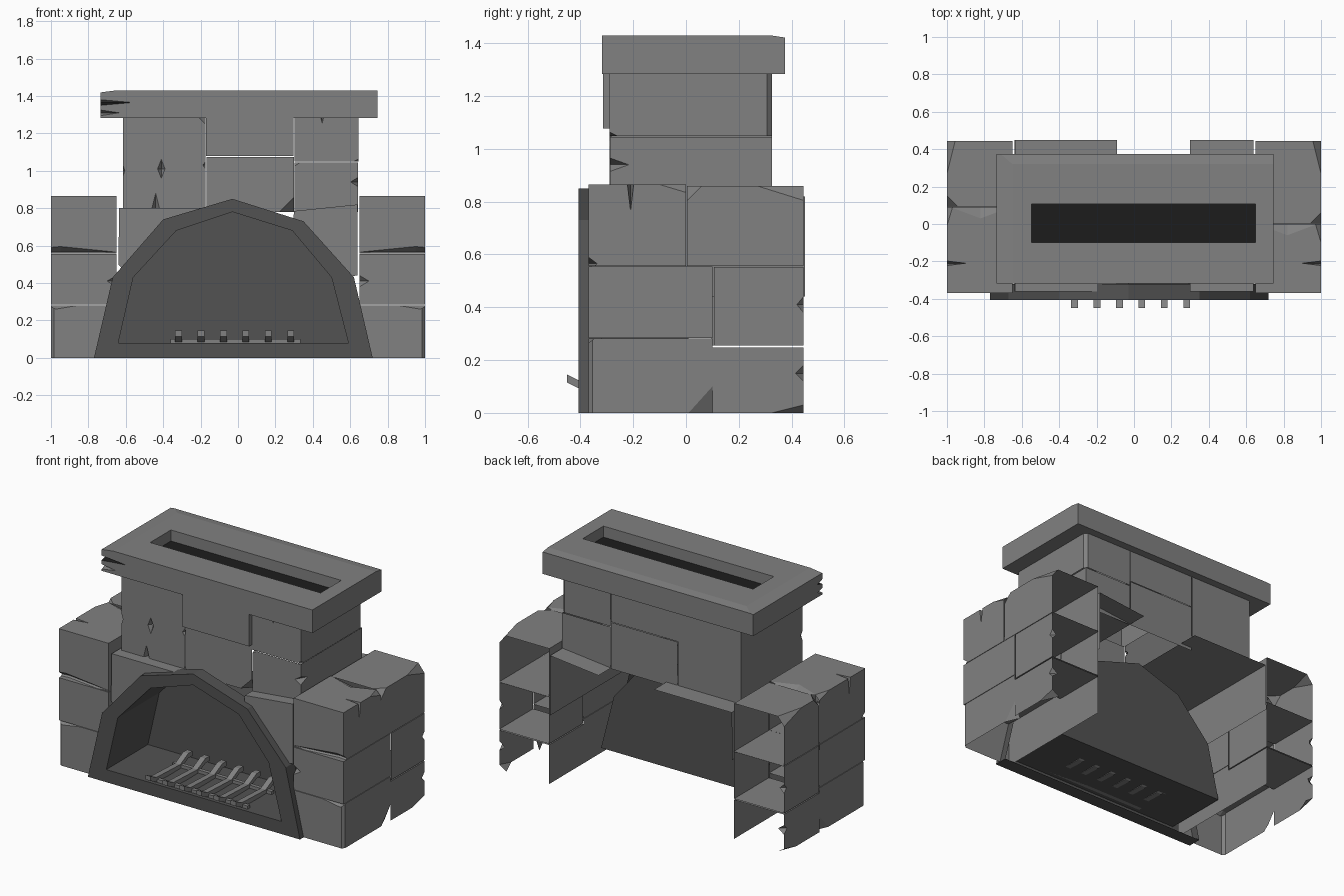
import bpy, bmesh
from mathutils import Vector, Matrix

if "Cube" in bpy.data.objects:
    bpy.data.objects.remove(bpy.data.objects["Cube"])

AXES = {'x': 0, 'y': 1, 'z': 2}


def material(name, v):
    m = bpy.data.materials.new(name)
    m.diffuse_color = (v, v, v, 1)
    m.use_nodes = True
    m.node_tree.nodes["Principled BSDF"].inputs["Base Color"].default_value = m.diffuse_color
    return m


grey_stone = material("grey_stone", 0.22)
dark_stone = material("dark_stone", 0.085)
soot = material("soot", 0.012)


def make(name, bm, mat=None):
    me = bpy.data.meshes.new(name)
    bm.to_mesh(me)
    bm.free()
    ob = bpy.data.objects.new(name, me)
    bpy.context.collection.objects.link(ob)
    me.materials.append(mat or grey_stone)
    return ob


def add_box(bm, lo, hi):
    lo, hi = Vector(lo), Vector(hi)
    bmesh.ops.create_cube(bm, size=1, matrix=Matrix.Translation((lo + hi) / 2)
                          @ Matrix.Diagonal((*(hi - lo), 1)))


def add_prism(bm, pts, y0, y1):
    a = [bm.verts.new((x, y0, z)) for x, z in pts]
    b = [bm.verts.new((x, y1, z)) for x, z in pts]
    n = len(pts)
    sides = [bm.faces.new((a[i], a[(i + 1) % n], b[(i + 1) % n], b[i])) for i in range(n)]
    bm.faces.new(a)
    bm.faces.new(b[::-1])
    bmesh.ops.recalc_face_normals(bm, faces=bm.faces[:])
    return sides


def carve(ob, cutter_bm):
    # subtract a cutter and bake the result into the mesh
    cutter = make("cutter", cutter_bm)
    cutter.hide_render = True
    mod = ob.modifiers.new("carve", 'BOOLEAN')
    mod.operation, mod.solver, mod.object = 'DIFFERENCE', 'EXACT', cutter
    dg = bpy.context.evaluated_depsgraph_get()
    ob.data = bpy.data.meshes.new_from_object(ob.evaluated_get(dg))
    ob.modifiers.clear()
    bpy.data.objects.remove(cutter)


def stone(name, lo, hi, drop="", chips=(), notches=()):
    # box with sliced corners (chips), diamond cracks (notches) and open sides (drop)
    bm = bmesh.new()
    add_box(bm, lo, hi)
    for co, no in chips:
        geom = bm.verts[:] + bm.edges[:] + bm.faces[:]
        r = bmesh.ops.bisect_plane(bm, geom=geom, plane_co=co, plane_no=no, clear_outer=True)
        edges = [e for e in r['geom_cut'] if isinstance(e, bmesh.types.BMEdge)]
        bmesh.ops.contextual_create(bm, geom=edges)
    bmesh.ops.recalc_face_normals(bm, faces=bm.faces[:])
    ob = make(name, bm)
    for pos, rad in notches:
        cb = bmesh.new()
        bmesh.ops.create_uvsphere(cb, u_segments=4, v_segments=2, radius=1,
                                  matrix=Matrix.Translation(pos) @ Matrix.Diagonal((*rad, 1)))
        carve(ob, cb)
    bm = bmesh.new()
    bm.from_mesh(ob.data)
    gone = []
    for d in drop.split():
        i, s = AXES[d[1]], (1 if d[0] == '+' else -1)
        lim = hi[i] if s > 0 else lo[i]
        gone += [f for f in bm.faces if f.normal[i] * s > 0.99
                 and abs(f.calc_center_median()[i] - lim) < 1e-3]
    bmesh.ops.delete(bm, geom=list(set(gone)), context='FACES')
    bm.to_mesh(ob.data)
    bm.free()
    return ob


# Side pillars: three courses of split stones, hollow at the back
for side, s, split in (("left", -1, (0.09, 0.09)), ("right", 1, (0.1, 0.0))):
    x0, x1 = sorted((s * 0.65, s * 1.0))
    xo, xi = s * 1.0, s * 0.65
    sm, st = split
    stone(side + "_base_front_stone", (x0, -0.37, 0), (x1, sm, 0.281), "+y -z",
          chips=[((xo, -0.355, 0.1), (s, -1, 0))],
          notches=[((xo, sm, 0.0), (0.04, 0.09, 0.1)),
                   ((s * 0.97, -0.37, 0.281), (0.12, 0.03, 0.02))])
    stone(side + "_base_back_stone", (x0, sm, 0), (x1, 0.445, 0.248), "+y -y -z",
          chips=[((xo, 0.445, 0.03), (s * 0.6, 0.25, -1))],
          notches=[((xo, 0.445, 0.15), (0.04, 0.03, 0.03))])
    stone(side + "_middle_front_stone", (x0, -0.37, 0.284), (x1, sm, 0.554), "+y",
          notches=[((xi, -0.37, 0.41), (0.05, 0.03, 0.03))])
    stone(side + "_middle_back_stone", (x0, sm + 0.006, 0.255), (x1, 0.445, 0.552), "+y -y",
          notches=[((xo, 0.445, 0.41), (0.03, 0.025, 0.03))])
    stone(side + "_top_front_stone", (x0, -0.37, 0.557), (x1, st, 0.865), "+y",
          chips=[((s * 0.97, st, 0.865), (s, 0.3, 1))],
          notches=[((s * 0.95, -0.37, 0.565), (0.3, 0.04, 0.03)),
                   ((xo, -0.21, 0.865), (0.1, 0.012, 0.1)),
                   ((s * 0.82, st, 0.865), (0.16, 0.06, 0.03))])
    stone(side + "_top_back_stone", (x0, st + 0.004, 0.556), (x1, 0.445, 0.86), "+y -y",
          chips=[((xo, st + 0.06, 0.86), (s, -1, 1)), ((s * 0.98, 0.445, 0.83), (s, 0.25, 0.8))])

# Shoulder stones that fill the corners between arch and pillars
shoulders = {
    "left_shoulder": [(-0.64, 0.5), (-0.635, 0.8), (-0.09, 0.8), (-0.33, 0.7), (-0.58, 0.43)],
    "right_shoulder": [(0.64, 0.44), (0.64, 0.82), (0.3, 0.785), (0.29, 0.69), (0.52, 0.43)],
}
for name, pts in shoulders.items():
    bm = bmesh.new()
    sides = add_prism(bm, pts, -0.36, 0.45)
    back = [f for f in bm.faces if f.normal.y > 0.99]
    bmesh.ops.delete(bm, geom=back + sides[2:], context='FACES')
    make(name, bm)

# Arch frame: front ring, outer rim and the firebox recess behind it
outer = [(-0.77, 0), (-0.67, 0.43), (-0.4, 0.74), (-0.03, 0.85), (0.35, 0.73), (0.62, 0.43), (0.72, 0)]
inner = [(-0.64, 0.08), (-0.56, 0.43), (-0.33, 0.68), (-0.03, 0.78), (0.29, 0.68), (0.5, 0.43), (0.59, 0.08)]
bm = bmesh.new()
n = len(outer)
rings = [[bm.verts.new((x, y, z)) for x, z in p]
         for p, y in ((outer, -0.32), (outer, -0.407), (inner, -0.407), (inner, 0.01))]
for a, b in zip(rings, rings[1:]):
    for i in range(n):
        j = (i + 1) % n
        bm.faces.new((a[i], a[j], b[j], b[i]))
bm.faces.new(rings[3])
bmesh.ops.recalc_face_normals(bm, faces=bm.faces[:])
make("arch_and_firebox", bm, dark_stone)

# Fire grate: two cross rods and six bent bars
bm = bmesh.new()
for y in (-0.37, -0.13):
    add_box(bm, (-0.36, y - 0.012, 0.08), (0.335, y + 0.012, 0.1))
bar = [(-0.45, 0.145), (-0.39, 0.115), (-0.15, 0.105), (-0.07, 0.145), (-0.03, 0.145)]
for k in range(6):
    x = -0.318 + 0.12 * k
    grid = [[bm.verts.new((x + dx, y, z + dz)) for dx, dz in
             ((-0.018, 0), (0.018, 0), (0.018, -0.03), (-0.018, -0.03))] for y, z in bar]
    for a, b in zip(grid, grid[1:]):
        for i in range(4):
            bm.faces.new((a[i], a[(i + 1) % 4], b[(i + 1) % 4], b[i]))
    bm.faces.new(grid[0])
    bm.faces.new(grid[-1])
bmesh.ops.recalc_face_normals(bm, faces=bm.faces[:])
make("fire_grate", bm)

# Chimney stack: stones around a hollow flue
stone("chimney_left_stone", (-0.615, -0.29, 0.8), (-0.173, 0.325, 1.285), "+x +z -z",
      chips=[((-0.175, -0.275, 1.265), (1, -1, 1))],
      notches=[((-0.41, -0.29, 1.01), (0.02, 0.03, 0.05)), ((-0.44, -0.29, 0.8), (0.02, 0.03, 0.08)),
               ((-0.173, -0.29, 1.03), (0.015, 0.03, 0.02)), ((-0.615, -0.29, 1.0), (0.01, 0.03, 0.03))])
stone("chimney_centre_low_stone", (-0.168, -0.287, 0.78), (0.3, 0.325, 1.075), "+x -x +z -z",
      chips=[((0.26, -0.287, 0.82), (1, -1, -1))])
stone("chimney_centre_high_stone", (-0.17, -0.315, 1.078), (0.298, 0.325, 1.285), "+z -z")
stone("chimney_right_low_stone", (0.302, -0.287, 0.78), (0.642, 0.325, 1.045), "-x +z -z",
      notches=[((0.642, -0.287, 0.94), (0.04, 0.07, 0.025)), ((0.302, -0.287, 1.045), (0.03, 0.03, 0.02))])
stone("chimney_right_high_stone", (0.302, -0.29, 1.049), (0.645, 0.325, 1.285), "-x +z -z",
      chips=[((0.645, 0.307, 1.2), (1, 1, 0))],
      notches=[((0.45, -0.29, 1.285), (0.008, 0.02, 0.03)), ((0.645, -0.29, 1.049), (0.03, 0.03, 0.015))])

# Chimney cap with a sooty slot
cap = stone("chimney_cap", (-0.735, -0.318, 1.283), (0.745, 0.375, 1.43),
            chips=[((0, 0.32, 1.43), (0, 0.15, 1)), ((-0.65, 0, 1.43), (-0.13, 0, 1))],
            notches=[((-0.735, -0.318, 1.365), (0.17, 0.05, 0.015)), ((-0.735, -0.318, 1.31), (0.1, 0.05, 0.015))])
slot = bmesh.new()
add_box(slot, (-0.547, -0.1, 1.36), (0.65, 0.108, 1.6))
carve(cap, slot)
cap.data.materials.clear()
cap.data.materials.append(grey_stone)
cap.data.materials.append(soot)
for p in cap.data.polygons:
    p.material_index = int(p.normal.z > 0.9 and abs(p.center.z - 1.36) < 0.005)
